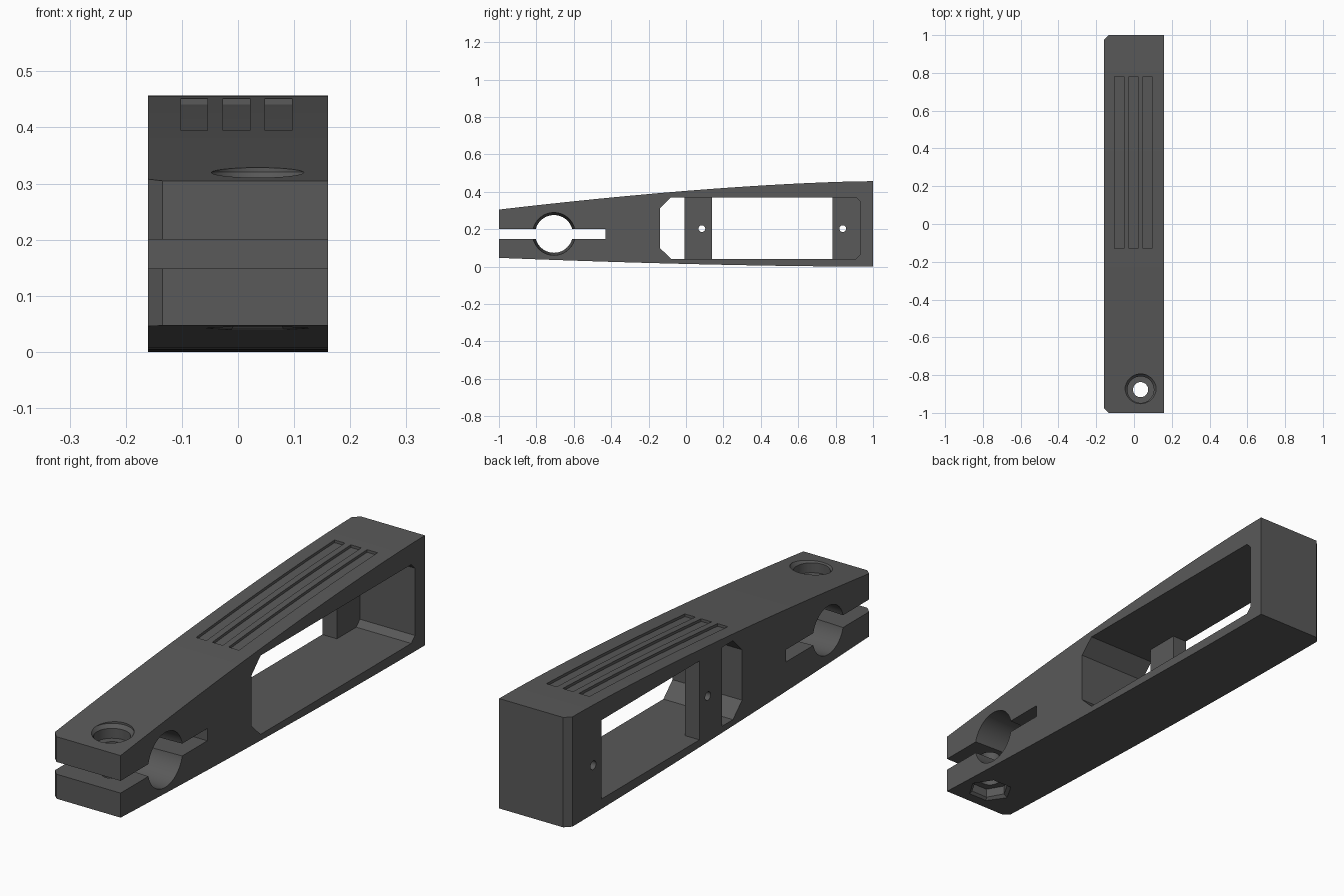
import bpy, bmesh, math

if "Cube" in bpy.data.objects:
    bpy.data.objects.remove(bpy.data.objects["Cube"])

W = 0.16                                    # half width of the arm
grey = bpy.data.materials.new("dark grey")
grey.diffuse_color = (0.1, 0.1, 0.1, 1)
grey.use_nodes = True
grey.node_tree.nodes["Principled BSDF"].inputs["Base Color"].default_value = grey.diffuse_color


def top(y):
    return 0.457 - 0.152 * (max(0, 1 - y) / 2) ** 1.55


def bottom(y):
    return 0.047 * (max(0, 1 - y) / 2) ** 1.7


def steps(a, b, n):
    return [a + (b - a) * i / n for i in range(n + 1)]


def loft(name, loops):
    """Solid skinned between matching closed loops, capped at both ends."""
    bm = bmesh.new()
    rings = [[bm.verts.new(p) for p in loop] for loop in loops]
    n = len(rings[0])
    for a, b in zip(rings, rings[1:]):
        for i in range(n):
            j = (i + 1) % n
            bm.faces.new((a[i], a[j], b[j], b[i]))
    bm.faces.new(rings[0])
    bm.faces.new(rings[-1])
    bmesh.ops.recalc_face_normals(bm, faces=bm.faces)
    mesh = bpy.data.meshes.new(name)
    bm.to_mesh(mesh)
    bm.free()
    mesh.materials.append(grey)
    obj = bpy.data.objects.new(name, mesh)
    bpy.context.collection.objects.link(obj)
    return obj


def side_prism(name, outline, x0, x1):
    return loft(name, [[(x, y, z) for y, z in outline] for x in (x0, x1)])


def box(name, x0, x1, y0, y1, z0, z1):
    return side_prism(name, [(y0, z0), (y1, z0), (y1, z1), (y0, z1)], x0, x1)


def circle(r, n):
    return [(r * math.cos(math.tau * i / n), r * math.sin(math.tau * i / n)) for i in range(n)]


def cross_hole(name, y, z, ends, n=48):
    """Round hole along x; ends is a list of (x, radius)."""
    return loft(name, [[(x, y + a, z + b) for a, b in circle(r, n)] for x, r in ends])


def screw_hole(name, x, y, ends, n=48):
    """Upright hole; ends is a list of (z, radius)."""
    return loft(name, [[(x + a, y + b, z) for a, b in circle(r, n)] for z, r in ends])


def cut(target, cutter):
    mod = target.modifiers.new("cut", 'BOOLEAN')
    mod.operation, mod.solver, mod.object = 'DIFFERENCE', 'EXACT', cutter
    bpy.context.view_layer.objects.active = target
    bpy.ops.object.modifier_apply(modifier=mod.name)
    bpy.data.objects.remove(cutter)


# Tapering arm body
ys = steps(-1, 1, 24)
outline = [(y, bottom(y)) for y in ys] + [(y, top(y)) for y in reversed(ys)]
arm = side_prism("clamp_arm", outline, -W, W)

# Chamfered upright corners on the left side
for s in (-1, 1):
    tri = [(-W - 0.05, s * 0.925), (-W - 0.05, s * 1.05), (-W + 0.075, s * 1.05)]
    cut(arm, loft("corner_cutter", [[(x, y, z) for x, y in tri] for z in (-0.1, 0.6)]))

# Side pocket, with two openings through that leave the mounting posts
z0, z1 = 0.042, 0.37
cut(arm, side_prism("pocket_cutter", [
    (-0.14, 0.10), (-0.08, z0), (0.91, z0), (0.934, z0 + 0.024),
    (0.934, z1 - 0.024), (0.91, z1), (-0.08, z1), (-0.14, 0.31)], -0.093, 0.3))
cut(arm, side_prism("front_opening_cutter", [
    (-0.14, 0.10), (-0.08, z0), (-0.007, z0), (-0.007, z1), (-0.08, z1), (-0.14, 0.31)],
    -0.3, 0.0))
cut(arm, box("rear_opening_cutter", -0.3, 0.0, 0.14, 0.783, z0, z1))

# Small screw holes in the posts
for y in (0.085, 0.838):
    cut(arm, cross_hole("post_hole_cutter", y, 0.203, [(-0.3, 0.018), (0, 0.018)], 24))

# Clamp bore, slightly tapered, and its slit
cut(arm, cross_hole("bore_cutter", -0.706, 0.175, [(-W - 0.02, 0.1), (W + 0.02, 0.115)], 64))
cut(arm, box("slit_cutter", -0.3, 0.3, -1.1, -0.43, 0.149, 0.2))

# Clamp screw: through hole, bevelled counterbore above, hexagonal nut pocket below
sx, sy = 0.035, -0.877
cut(arm, screw_hole("screw_cutter", sx, sy, [(-0.1, 0.04), (0.6, 0.04)]))
zt, zb = top(sy), bottom(sy)
cut(arm, screw_hole("counterbore_cutter", sx, sy,
                    [(zt - 0.055, 0.07), (zt - 0.014, 0.07), (zt + 0.001, 0.083), (zt + 0.05, 0.083)]))
cut(arm, screw_hole("nut_cutter", sx, sy,
                    [(zb - 0.05, 0.092), (zb - 0.001, 0.092), (zb + 0.013, 0.077), (zb + 0.05, 0.077)], 6))

# Three shallow grooves following the top curve
gy = steps(-0.13, 0.78, 12)
groove = [(y, top(y) - 0.011) for y in gy] + [(y, top(y) + 0.05) for y in reversed(gy)]
for x in (-0.078, -0.003, 0.072):
    cut(arm, side_prism("groove_cutter", groove, x - 0.024, x + 0.024))

# Smooth curved surfaces, crisp edges
bpy.ops.object.select_all(action='DESELECT')
arm.select_set(True)
bpy.context.view_layer.objects.active = arm
bpy.ops.object.shade_smooth_by_angle(angle=math.radians(25))
